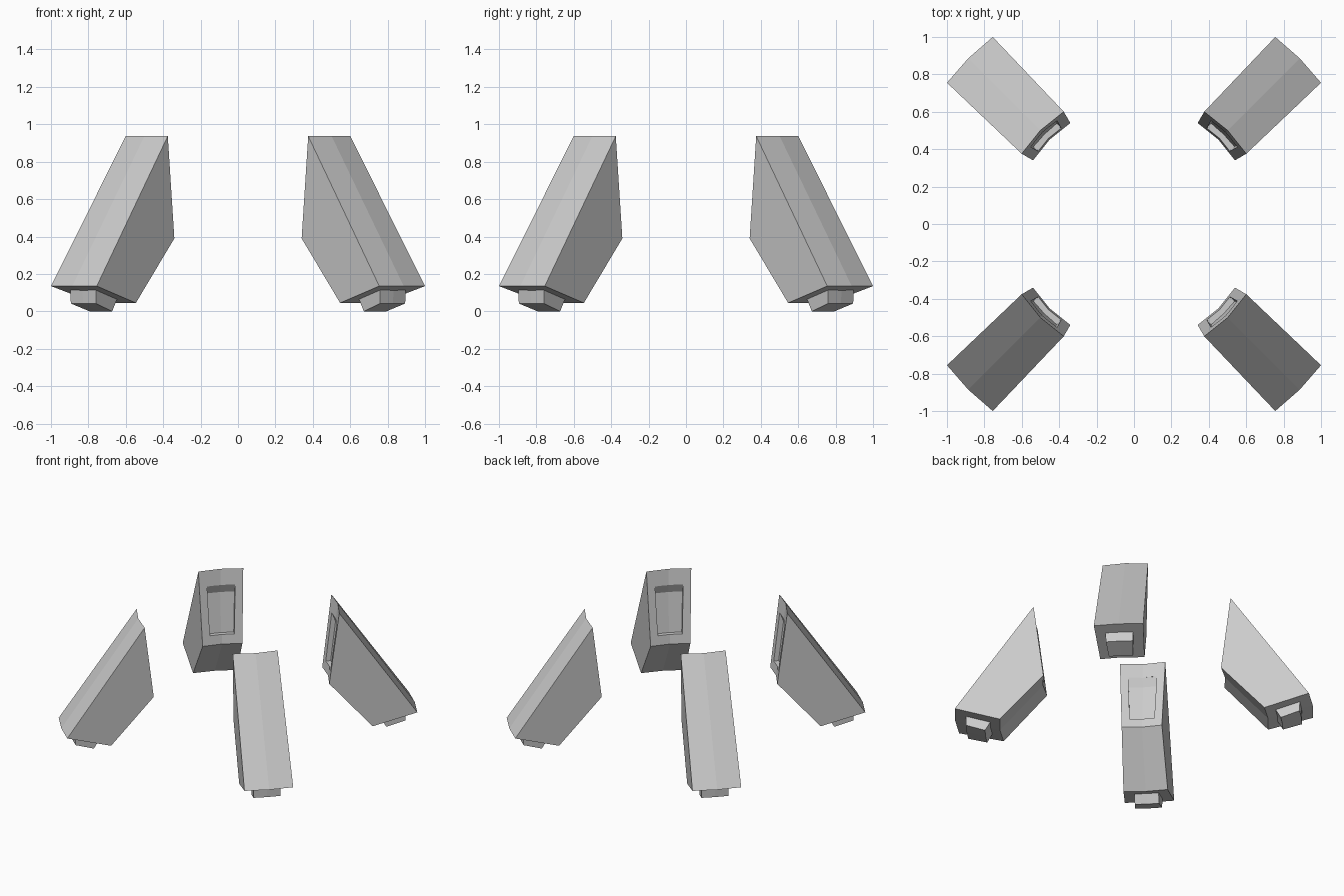
import bpy, math

if "Cube" in bpy.data.objects:
    bpy.data.objects.remove(bpy.data.objects["Cube"])

def arc_prism(name, profile):
    """Closed (radius, z, half width) profile swept over a two-facet arc about z."""
    n = len(profile)
    verts, faces = [], []
    for side in (-1, 0, 1):
        for r, z, w in profile:
            t = side * w
            verts.append((math.sqrt(r * r - t * t), t, z))
    for c in range(2):
        for i in range(n):
            j = (i + 1) % n
            faces.append((c*n + i, c*n + j, c*n + n + j, c*n + n + i))
    faces.append(tuple(reversed(range(n))))
    faces.append(tuple(range(2*n, 3*n)))
    me = bpy.data.meshes.new(name)
    me.from_pydata(verts, [], faces)
    ob = bpy.data.objects.new(name, me)
    bpy.context.collection.objects.link(ob)
    bpy.context.view_layer.objects.active = ob
    bpy.ops.object.mode_set(mode='EDIT')
    bpy.ops.mesh.select_all(action='SELECT')
    bpy.ops.mesh.normals_make_consistent(inside=False)
    bpy.ops.object.mode_set(mode='OBJECT')
    return ob

# Slanted leg body: outer bottom, top edge, inner knee, inner bottom
leg = arc_prism("leg_1", [(1.253, 0.135, 0.173), (0.708, 0.937, 0.159),
                          (0.638, 0.39, 0.141), (0.94, 0.045, 0.155)])
# Shallow recess in the inner face, with a sloping top
cutter = arc_prism("recess_cutter", [(0.692, 0.82, 0.10), (0.716, 0.755, 0.10),
                                     (0.678, 0.46, 0.088), (0.60, 0.46, 0.085),
                                     (0.62, 0.82, 0.095)])
cutter.hide_render = True
mod = leg.modifiers.new("recess", 'BOOLEAN')
mod.operation = 'DIFFERENCE'
mod.solver = 'EXACT'
mod.object = cutter
bpy.context.view_layer.objects.active = leg
bpy.ops.object.modifier_apply(modifier="recess")
bpy.data.objects.remove(cutter)

# Small foot pad under the leg
foot = arc_prism("foot_1", [(1.175, 0.125, 0.097), (1.173, 0.042, 0.095),
                            (1.04, 0.0, 0.085), (0.995, 0.08, 0.085)])

# Four copies around the centre
for part in (leg, foot):
    base = part.name[:-2]
    for k in range(4):
        ob = part
        if k:
            ob = part.copy()
            ob.name = f"{base}_{k + 1}"
            bpy.context.collection.objects.link(ob)
        ob.rotation_euler.z = math.radians(45 + 90 * k)
